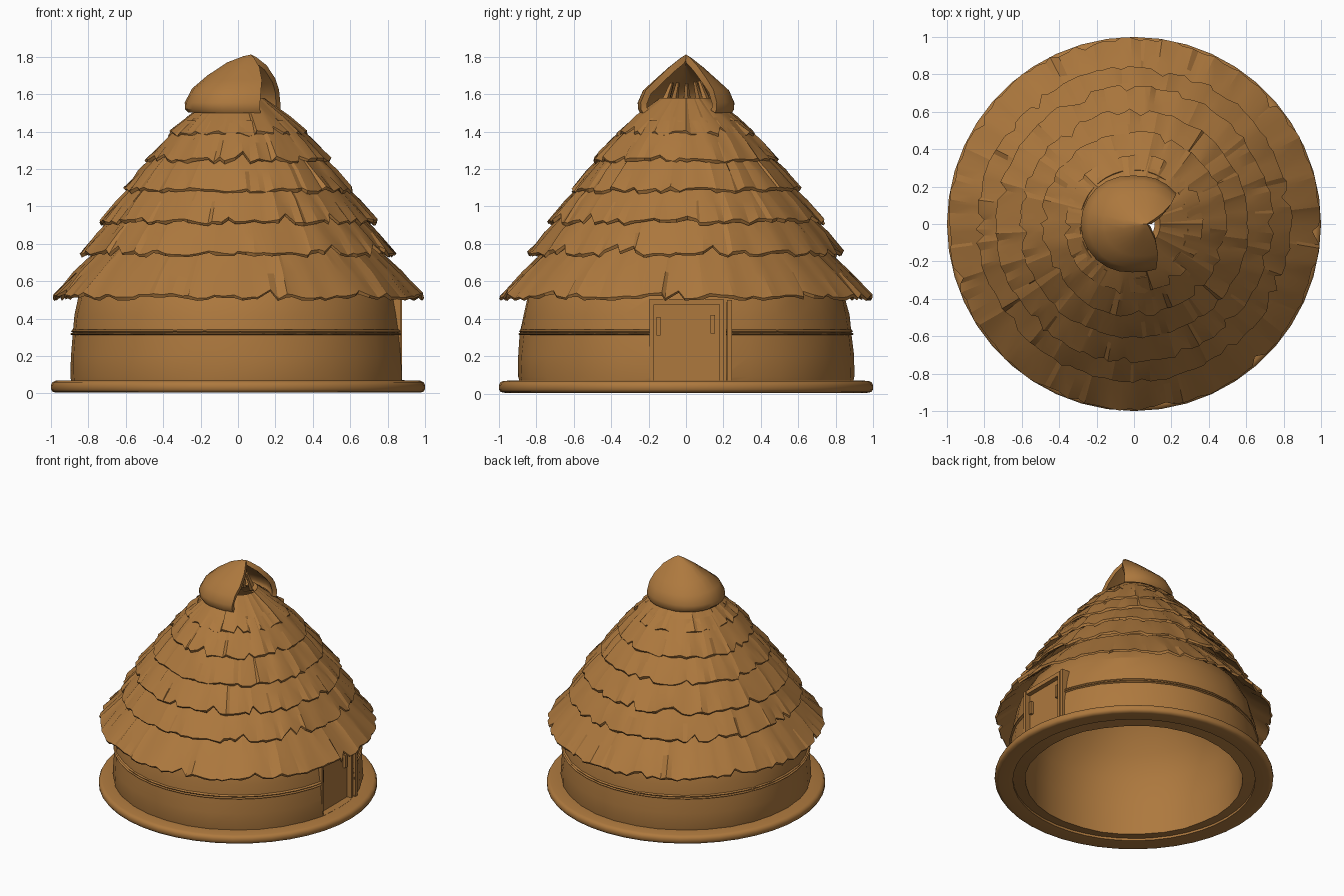
import bpy, bmesh, math, random
from mathutils import Vector

if "Cube" in bpy.data.objects:
    bpy.data.objects.remove(bpy.data.objects["Cube"])

random.seed(11)
TAU = math.tau

mat = bpy.data.materials.new("thatch_brown")
mat.diffuse_color = (0.42, 0.19, 0.048, 1)
mat.use_nodes = True
mat.node_tree.nodes["Principled BSDF"].inputs["Base Color"].default_value = mat.diffuse_color


def activate(ob):
    bpy.ops.object.select_all(action='DESELECT')
    ob.select_set(True)
    bpy.context.view_layer.objects.active = ob


def finish(name, bm, smooth=None):
    bmesh.ops.recalc_face_normals(bm, faces=bm.faces[:])
    me = bpy.data.meshes.new(name)
    bm.to_mesh(me)
    bm.free()
    ob = bpy.data.objects.new(name, me)
    bpy.context.collection.objects.link(ob)
    me.materials.append(mat)
    if smooth:
        activate(ob)
        bpy.ops.object.shade_smooth_by_angle(angle=math.radians(smooth))
    return ob


def skin(bm, columns):
    """Join a ring of closed profile columns with quads."""
    vs = [[bm.verts.new(p) for p in col] for col in columns]
    n, m = len(vs), len(vs[0])
    for i in range(n):
        a, b = vs[i], vs[(i + 1) % n]
        for j in range(m):
            k = (j + 1) % m
            bm.faces.new((a[j], b[j], b[k], a[k]))


def revolve(name, profile, n, jitter=0.0, smooth=30):
    bm = bmesh.new()
    cols = []
    for i in range(n):
        a = TAU * i / n
        col = []
        for r, z in profile:
            r += random.uniform(-jitter, jitter)
            col.append((r * math.cos(a), r * math.sin(a), z))
        cols.append(col)
    skin(bm, cols)
    return finish(name, bm, smooth)


def box(name, lo, hi):
    bm = bmesh.new()
    bmesh.ops.create_cube(bm, size=1)
    for v in bm.verts:
        v.co = Vector([l + (c + 0.5) * (h - l) for c, l, h in zip(v.co, lo, hi)])
    return finish(name, bm)


# Ground ring the hut stands on, open in the middle
revolve("base_ring", [(0.87, 0.01), (0.97, 0.004), (0.99, 0.008), (1.0, 0.022),
                      (1.0, 0.045), (0.992, 0.06), (0.975, 0.068), (0.87, 0.07)],
        44, 0.0, 60)

# Wall shell that curves into a hollow dome under the roof
wall = revolve("wall_shell", [
    (0.885, 0.03), (0.897, 0.09), (0.896, 0.2), (0.885, 0.32), (0.872, 0.42),
    (0.845, 0.54), (0.78, 0.66), (0.66, 0.8), (0.43, 1.08), (0.2, 1.42),
    (0.12, 1.42), (0.35, 1.08), (0.58, 0.78), (0.70, 0.62), (0.76, 0.45),
    (0.78, 0.25), (0.78, 0.01)], 32, 0.005, 18)

# Double cord around the wall
bands = [revolve("wall_band", [(0.85, z - h), (r, z - h), (r + 0.006, z),
                               (r, z + h), (0.85, z + h)], 40, 0.0, 60)
         for z, r, h in ((0.318, 0.890, 0.006), (0.333, 0.886, 0.008))]

# Cut the doorway on the +x side
cutter = box("door_cutter", (0.815, -0.19, 0.071), (1.1, 0.215, 0.505))
cutter.hide_render = True
for ob in [wall] + bands:
    mod = ob.modifiers.new("doorway", 'BOOLEAN')
    mod.operation = 'DIFFERENCE'
    mod.solver = 'EXACT'
    mod.object = cutter
    activate(ob)
    bpy.ops.object.modifier_apply(modifier="doorway")
bpy.data.objects.remove(cutter)

# Door, frame and handles
box("door_panel", (0.80, -0.172, 0.07), (0.83, 0.18, 0.475))
box("door_post_left", (0.80, -0.195, 0.07), (0.872, -0.172, 0.5))
box("door_post_right", (0.80, 0.18, 0.07), (0.868, 0.2, 0.5))
box("door_jamb_right", (0.80, 0.218, 0.07), (0.878, 0.245, 0.5))
box("door_lintel", (0.80, -0.195, 0.475), (0.865, 0.2, 0.505))
for y, z in ((-0.147, 0.31), (0.143, 0.32)):
    box("door_handle", (0.825, y - 0.011, z), (0.85, y + 0.011, z + 0.1))


def thatch(name, rim, top, n):
    """Ragged cone of overlapping straw clumps with a sharp lower edge."""
    bm = bmesh.new()
    (r0, z0), (r1, z1) = rim, top
    cols = []
    lift = 0.0
    for i in range(n):
        a = TAU * (i + random.uniform(-0.38, 0.38)) / n
        # each clump starts raised and slopes down to the next one
        lift = random.uniform(0.008, 0.022) if random.random() < 0.4 else lift * 0.35
        rr = r0 - random.uniform(0.0, 0.02)
        zz = z0 + random.uniform(-0.016, 0.012)
        if random.random() < 0.08:      # notch
            zz += 0.03
            rr -= 0.03
        rm, zm = r0 + (r1 - r0) * 0.45, z0 + (z1 - z0) * 0.45
        skew = random.uniform(-0.3, 0.3) * TAU / n
        prof = [(r1, z1), (rm + lift * 0.6 - 0.004, zm + lift * 0.6 - 0.004),
                (rr, zz + lift * 0.5), (rr - 0.008, zz - 0.01),
                (rm - 0.03, zm - 0.03), (r1 - 0.03, z1 - 0.03)]
        ang = [a + skew, a + skew * 0.5, a, a, a + skew * 0.5, a + skew]
        cols.append([(r * math.cos(t), r * math.sin(t), z)
                     for (r, z), t in zip(prof, ang)])
    skin(bm, cols)
    return finish(name, bm, 16)


# Six overlapping roof tiers, widest first
tiers = [((1.0, 0.52), (0.72, 0.80)), ((0.85, 0.75), (0.64, 0.98)),
         ((0.75, 0.92), (0.52, 1.16)), ((0.622, 1.09), (0.41, 1.31)),
         ((0.502, 1.25), (0.29, 1.46)), ((0.38, 1.39), (0.14, 1.58))]
for i, (rim, top) in enumerate(tiers):
    thatch("roof_tier_%d" % (i + 1), rim, top, 130 - i * 13)

# Loose straw in the smoke opening
for i in range(7):
    a = math.radians(70 + 36 * i)
    x, y = 0.12 * math.cos(a), 0.12 * math.sin(a)
    bm = bmesh.new()
    bmesh.ops.create_cone(bm, cap_ends=True, segments=5, radius1=0.025,
                          radius2=0.01, depth=0.12 + random.uniform(0, 0.03))
    ob = finish("vent_straw", bm)
    ob.location = (x * 0.85, y * 0.85, 1.6)
    ob.rotation_euler = (y * 3, -x * 3, 0)

# Hooded cap, open toward the door side
bm = bmesh.new()
apex = Vector((0.07, 0.0))
steps = [(0.95, 1.503), (0.995, 1.52), (1.0, 1.555), (0.89, 1.63),
         (0.66, 1.70), (0.36, 1.77), (0.12, 1.803)]
count = 18
cols = []
for i in range(count + 1):
    a = math.radians(36 + (296 - 36) * i / count)
    r = 0.257 + 0.028 * abs(math.cos(a))
    edge = Vector((r * math.cos(a), r * math.sin(a)))
    bow = 0.05 * abs(2 * i / count - 1) ** 4      # open edges arch outward
    col = []
    for f, z in steps:
        p = apex + (edge - apex) * f
        side = abs(math.sin(a)) * 0.03 * math.sin(math.pi * min(f, 1))
        x = p.x + bow * math.sin(math.pi * min(f, 1)) * 0.6
        col.append(bm.verts.new((x, p.y, z - side)))
    cols.append(col)
tip = bm.verts.new((apex.x, apex.y, 1.812))
for a, b in zip(cols, cols[1:]):
    for j in range(len(steps) - 1):
        bm.faces.new((a[j], b[j], b[j + 1], a[j + 1]))
    bm.faces.new((a[-1], b[-1], tip))
cap = finish("roof_cap", bm)
if sum(p.normal.z for p in cap.data.polygons) < 0:
    cap.data.flip_normals()
solid = cap.modifiers.new("thickness", 'SOLIDIFY')
solid.thickness = 0.035
solid.offset = -1
activate(cap)
bpy.ops.object.modifier_apply(modifier="thickness")
bpy.ops.object.shade_smooth_by_angle(angle=math.radians(35))
